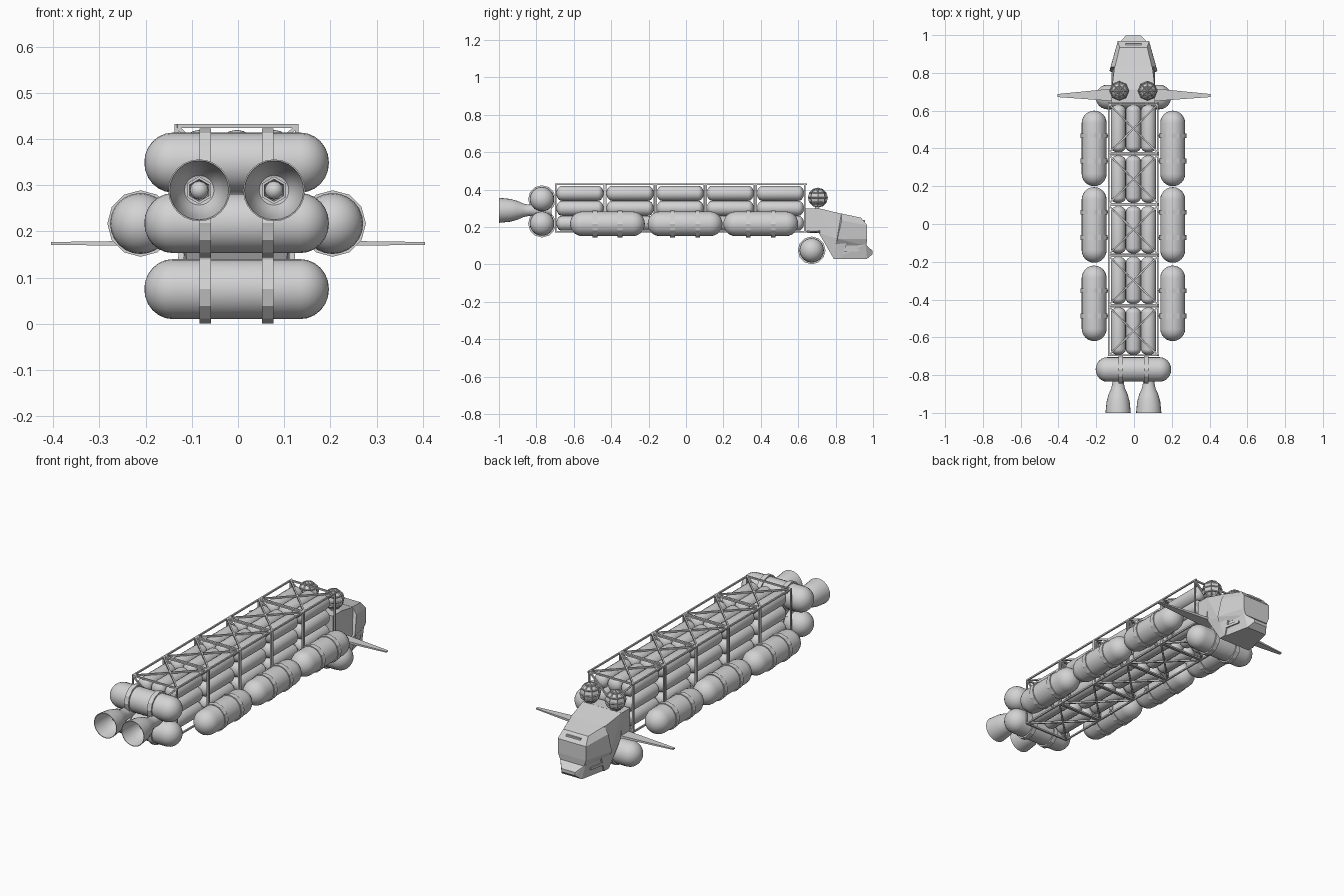
import bpy, bmesh, math
from mathutils import Vector

if "Cube" in bpy.data.objects:
    bpy.data.objects.remove(bpy.data.objects["Cube"])

CX = -0.003  # the body sits a hair left of the wing centre
grey = bpy.data.materials.new("hull_grey")
grey.diffuse_color = (0.65, 0.65, 0.65, 1)
grey.use_nodes = True
grey.node_tree.nodes["Principled BSDF"].inputs["Base Color"].default_value = grey.diffuse_color


def finish(name, bm, smooth=False):
    bmesh.ops.remove_doubles(bm, verts=bm.verts, dist=1e-5)
    bmesh.ops.recalc_face_normals(bm, faces=bm.faces)
    me = bpy.data.meshes.new(name)
    bm.to_mesh(me)
    bm.free()
    ob = bpy.data.objects.new(name, me)
    bpy.context.collection.objects.link(ob)
    me.materials.append(grey)
    if smooth:
        bpy.ops.object.select_all(action='DESELECT')
        ob.select_set(True)
        bpy.context.view_layer.objects.active = ob
        bpy.ops.object.shade_smooth_by_angle(angle=math.radians(40))
    return ob


def revolve(name, profile, loc, axis='Y', n=24, smooth=True):
    """Spin (along, radius) points round the X or Y axis."""
    bm = bmesh.new()
    rings = []
    for a, r in profile:
        ring = []
        for i in range(n):
            t = 2 * math.pi * i / n
            u, v = r * math.sin(t), r * math.cos(t)
            co = (u, a, v) if axis == 'Y' else (a, u, v)
            ring.append(bm.verts.new(Vector(co) + Vector(loc)))
        rings.append(ring)
    for A, B in zip(rings, rings[1:]):
        for i in range(n):
            j = (i + 1) % n
            bm.faces.new((A[i], A[j], B[j], B[i]))
    return finish(name, bm, smooth)


def capsule(name, loc, half, r, cap, axis='Y', n=24):
    k = 6
    end = [(half - cap + cap * math.sin(i * math.pi / 2 / k),
            r * math.cos(i * math.pi / 2 / k)) for i in range(k + 1)]
    return revolve(name, [(-a, q) for a, q in reversed(end)] + end, loc, axis, n)


def band(name, loc, r, axis):
    w = 0.0125
    revolve(name, [(-w, r - .012), (-w, r), (w, r), (w, r - .012)], loc, axis, 12, False)


def hull(name, pts, mirror=True, shift=CX):
    bm = bmesh.new()
    for x, y, z in pts:
        for s in ((1, -1) if mirror else (1,)):
            bm.verts.new((s * x + shift, y, z))
    res = bmesh.ops.convex_hull(bm, input=bm.verts)
    loose = [v for v in bm.verts if not v.link_faces]
    bmesh.ops.delete(bm, geom=loose, context='VERTS')
    bmesh.ops.dissolve_limit(bm, angle_limit=0.02, verts=bm.verts, edges=bm.edges)
    return finish(name, bm)


def bars(name, pairs, t=0.008):
    """Square rods between pairs of points."""
    bm = bmesh.new()
    for p, q in pairs:
        p, q = Vector(p), Vector(q)
        d = q - p
        rot = d.to_track_quat('Z', 'Y').to_matrix().to_4x4()
        rot.translation = (p + q) / 2
        vs = bmesh.ops.create_cube(bm, size=1)['verts']
        for v in vs:
            v.co = rot @ Vector((v.co.x * t, v.co.y * t, v.co.z * (d.length + t * .5)))
    me_bm = bm
    return finish(name, me_bm)


# truss: five braced bays
Y0, PITCH = -0.70, 0.268
X, ZB, ZT = 0.13, 0.174, 0.428
L, R = CX - X, CX + X
for b in range(5):
    ya, yb = Y0 + b * PITCH + .004, Y0 + (b + 1) * PITCH - .006
    rods = []
    for z in (ZB, ZT):
        rods += [((L, ya, z), (R, yb, z)), ((R, ya, z), (L, yb, z))]
        rods += [((x, ya, z), (x, yb + .01, z)) for x in (L, R)]
    for y in (ya, yb):
        rods += [((L, y, z), (R, y, z)) for z in (ZB, ZT)]
        rods += [((x, y, ZB), (x, y, ZT)) for x in (L, R)]
        rods += [((L, y, ZB), (R, y, ZT)), ((R, y, ZB), (L, y, ZT))]
    bars(f"truss_bay_{b}", rods)
    # cargo tanks packed 3 x 3 in the bay
    for i in range(3):
        for j in range(3):
            capsule("inner_tank", (CX + (i - 1) * .08, (ya + yb) / 2, .22 + j * .08),
                    .126, .04, .03, 'Y', 16)

# side tanks with faceted bands and short brackets to the truss
for s in (1, -1):
    for yc in (.40, -.005, -.42):
        x = CX + s * .208
        capsule("side_tank", (x, yc, .217), .20, .066, .066)
        for dy in (-.067, .067):
            band("side_tank_band", (x, yc + dy, .217), .072, 'Y')
            bars("side_tank_bracket", [((CX + s * X, yc + dy, ZB), (x - s * .05, yc + dy, .19)),
                                       ((CX + s * X, yc + dy, ZB), (x - s * .05, yc + dy, .24))])

# crosswise tanks: two at the engine end, one under the cabin
for name, y, z in (("upper_engine_tank", -.77, .349), ("lower_engine_tank", -.77, .218),
                   ("cabin_tank", .672, .075)):
    capsule(name, (CX, y, z), .20, .065, .062, 'X')
    for x in (-.0675, .0675):
        band(name + "_band", (CX + x, y, z), .074, 'X')

# engines
for s in (1, -1):
    ex = CX + s * .081
    revolve("engine_bell", [(-.72, .03), (-.84, .03), (-.87, .036), (-.90, .05), (-.94, .061),
                            (-1, .067), (-1, .064), (-.94, .057), (-.90, .045), (-.88, .032),
                            (-.875, 0)], (ex, 0, .289))
    revolve("engine_throat", [(-.87, .03), (-.90, .03), (-.90, .024), (-.87, .02)],
            (ex, 0, .289), 'Y', 6, False)
    capsule("engine_plug", (ex, -.90, .289), .02, .02, .02, 'Y', 12)

# cabin
hull("cabin_collar", [(.115, y, z) for y in (.64, .712) for z in (.17, .30)])
hull("cabin_body", [(.115, .71, .30), (.112, .71, .168), (.10, .835, .27), (.115, .80, .14),
                    (.095, .79, .03), (.095, .83, .03), (.10, .86, .11)])
hull("cabin_canopy", [(.098, .83, .272), (.12, .832, .235), (.127, .81, .137), (.105, .80, .10),
                      (.073, .935, .25), (.083, .968, .21), (.083, .968, .135), (.07, .965, .10)])
hull("cabin_chin", [(.095, .80, .03), (.10, .80, .106), (.075, .96, .106), (.06, .968, .03),
                    (.04, .998, .072), (.04, .998, .055)])
# visor slot and chin vents
bars("visor_slot", [((CX - .04, .952, .2325), (CX + .04, .952, .2325))], .009)
for s in (1, -1):
    bars("chin_vent", [((CX + s * .092, .845, .075), (CX + s * .077, .92, .075))], .014)

# winglets
for s, side in ((1, "right"), (-1, "left")):
    hull(side + "_wing", [(s * x, y, z) for x, ys, zs in
                          ((.10, (.65, .718), (.167, .181)), (.405, (.672, .688), (.171, .177)))
                          for y in ys for z in zs], False, 0)

# sensor domes in rib cages, on short stalks
for s in (1, -1):
    loc = (CX + s * .075, .705, .357)
    bm = bmesh.new()
    bmesh.ops.create_uvsphere(bm, u_segments=8, v_segments=6, radius=.05)
    for v in bm.verts:
        v.co += Vector(loc)
    dome = finish("sensor_dome", bm)
    cage = dome.modifiers.new("ribs", 'WIREFRAME')
    cage.thickness = .007
    cage.use_replace = False
    bars("sensor_stalk", [((loc[0], .70, .29), (loc[0], .70, .33))], .02)
